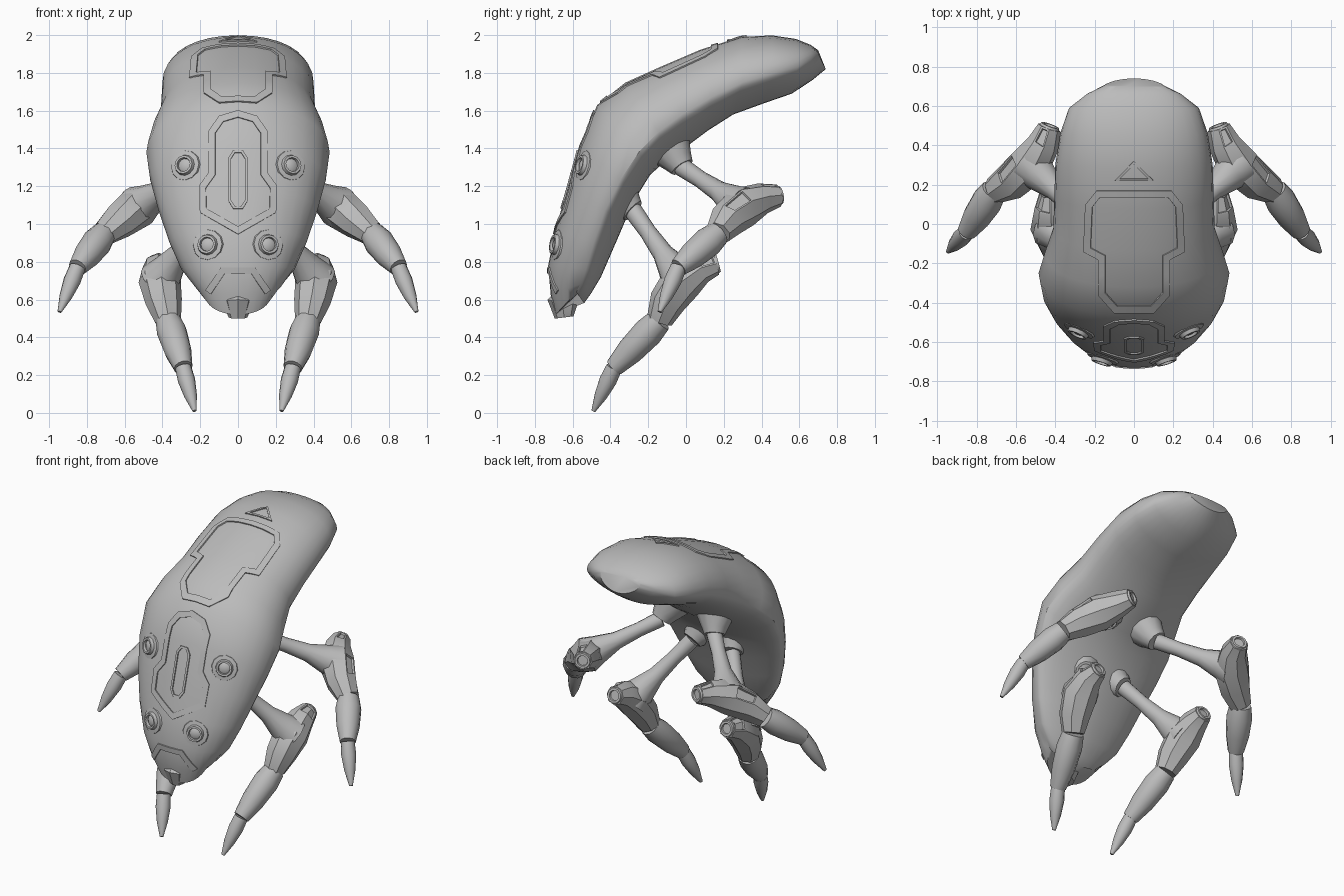
import bpy, bmesh, math
from mathutils import Vector
from mathutils.bvhtree import BVHTree

if "Cube" in bpy.data.objects:
    bpy.data.objects.remove(bpy.data.objects["Cube"])

SHADE = 0.5
grey = bpy.data.materials.new("plain grey")
grey.use_nodes = True
grey.diffuse_color = (SHADE, SHADE, SHADE, 1)
grey.node_tree.nodes["Principled BSDF"].inputs["Base Color"].default_value = grey.diffuse_color


def finish(bm, name, angle=35):
    """Turn the bmesh into a grey object, smooth except at sharp edges."""
    bmesh.ops.recalc_face_normals(bm, faces=bm.faces)
    mesh = bpy.data.meshes.new(name)
    bm.to_mesh(mesh)
    bm.free()
    mesh.materials.append(grey)
    ob = bpy.data.objects.new(name, mesh)
    bpy.context.collection.objects.link(ob)
    bpy.ops.object.select_all(action='DESELECT')
    ob.select_set(True)
    bpy.context.view_layer.objects.active = ob
    bpy.ops.object.shade_smooth_by_angle(angle=math.radians(angle))


def loft(bm, rings, closed=False):
    """Skin a list of equal point rings; cap the ends unless the loop closes."""
    rows = [[bm.verts.new(p) for p in ring] for ring in rings]
    n = len(rows[0])
    pairs = list(zip(rows, rows[1:])) + ([(rows[-1], rows[0])] if closed else [])
    for a, b in pairs:
        for i in range(n):
            j = (i + 1) % n
            bm.faces.new((a[i], a[j], b[j], b[i]))
    if not closed:
        bm.faces.new(rows[0])
        bm.faces.new(rows[-1])


def tube(name, points, radii, sides=12, axis=None, panel=None):
    """Round limb along points, optionally with a sunk panel facing one way."""
    bm = bmesh.new()
    rings = []
    for i, (p, r) in enumerate(zip(points, radii)):
        t = axis or (points[min(i + 1, len(points) - 1)] - points[max(i - 1, 0)]).normalized()
        u = t.cross(Vector((1, 0, 0))).normalized()
        v = t.cross(u)
        rings.append([p + r * (u * math.cos(a) + v * math.sin(a))
                      for a in (math.tau * k / sides for k in range(sides))])
    loft(bm, rings)
    if panel:
        bmesh.ops.recalc_face_normals(bm, faces=bm.faces)
        quads = [f for f in bm.faces if len(f.verts) == 4]
        best = sorted(quads, key=lambda f: -f.normal.dot(panel))[:2]
        bmesh.ops.inset_region(bm, faces=best, thickness=0.012, depth=0)
        bmesh.ops.inset_region(bm, faces=best, thickness=0.004, depth=-0.012)
    finish(bm, name)


def turned(name, base, axis, profile):
    """Turned part from (height, radius) pairs along an axis."""
    tube(name, [base + axis * h for h, r in profile], [r for h, r in profile], axis=axis)


# Body shell: ridge (y, z), side crease (y, z), belly (y, z), half width
stations = [Vector(s) for s in (
    (.7, 1.92, .7, 1.9, .74, 1.82, .15),
    (.58, 1.98, .59, 1.83, .56, 1.69, .33),
    (.29, 1.99, .3, 1.75, .25, 1.58, .4),
    (-.14, 1.83, -.02, 1.58, -.01, 1.4, .41),
    (-.47, 1.63, -.25, 1.38, -.19, 1.26, .485),
    (-.63, 1.18, -.43, 1.07, -.32, 1.02, .42),
    (-.73, .78, -.53, .76, -.45, .72, .3),
    (-.69, .52, -.58, .64, -.54, .58, .18),
)]
STEPS = 8


def section(station):
    """Domed cross-section: fuller above the crease than below it."""
    top, crease, belly = (Vector((0, *station[i:i + 2])) for i in (0, 2, 4))
    half = []
    for k in range(2 * STEPS + 1):
        a = math.pi * k / (2 * STEPS)
        end, power = (top, 0.94) if k <= STEPS else (belly, 1.12)
        p = crease.lerp(end, abs(math.cos(a)) ** power)
        p.x = station[6] * max(math.sin(a), 0) ** power
        half.append(p)
    half[0].x = half[-1].x = 0
    return half + [Vector((-p.x, p.y, p.z)) for p in half[-2:0:-1]]


# Smooth midpoints between the stations
spine = stations[:1]
for i in range(1, len(stations)):
    before, after = stations[max(i - 2, 0)], stations[min(i + 1, len(stations) - 1)]
    spine.append((9 * (stations[i - 1] + stations[i]) - before - after) / 16)
    spine.append(stations[i])

bm = bmesh.new()
loft(bm, [section(s) for s in spine])
bmesh.ops.recalc_face_normals(bm, faces=bm.faces)
shell = BVHTree.FromBMesh(bm)
finish(bm, "body_shell")

FRONT, TOP = Vector((0, 1, 0)), Vector((0, 0, -1))


def drop(a, b, direction):
    """Point and normal of the shell under plane coordinates (a, b)."""
    start = Vector((a, -3, b)) if direction is FRONT else Vector((a, b, 4))
    return shell.ray_cast(start, direction)[:2]


def mirrored(half):
    """Complete a left-hand outline, listed top to bottom, on the other side."""
    return half + [(-x, y) for x, y in reversed(half) if x > 0]


def trim(name, outline, direction, width=0.035, closed=True):
    """Raised strip following an outline on the shell."""
    pts = [Vector(p) for p in outline]
    n = len(pts)
    inner = []
    for i, p in enumerate(pts):
        a = (p - pts[i - 1]) if closed or i else (pts[1] - p)
        b = (pts[(i + 1) % n] - p) if closed or i < n - 1 else a
        na, nb = (Vector((e.y, -e.x)).normalized() for e in (a, b))
        miter = (na + nb).normalized()
        inner.append(p + miter * width / max(miter.dot(na), 0.4))
    rings = []
    for i in range(n if closed else n - 1):
        j = (i + 1) % n
        cuts = max(1, round((pts[j] - pts[i]).length / 0.05))
        for k in range(cuts + (not closed and i == n - 2)):
            ring = []
            for line, lift in ((pts, -.02), (pts, .008), (inner, .008), (inner, -.02)):
                hit, normal = drop(*line[i].lerp(line[j], k / cuts), direction)
                if hit:
                    ring.append(hit + normal * lift)
            if len(ring) == 4:
                rings.append(ring)
    bm = bmesh.new()
    loft(bm, rings, closed)
    finish(bm, name, 25)


# Raised panel borders on the face and back
trim("face_panel_trim", mirrored([(0, 1.6), (.1, 1.57), (.155, 1.49), (.155, 1.27),
                                  (.205, 1.2), (.2, 1.06), (0, .945)]), FRONT)
trim("face_slot_trim", mirrored([(.025, 1.39), (.05, 1.35), (.05, 1.12), (.025, 1.08)]),
     FRONT, 0.014)
trim("back_panel_trim", mirrored([(.19, .17), (.245, .1), (.255, -.14), (.18, -.18),
                                  (.18, -.36), (.1, -.45)]), TOP)
trim("back_marker_trim", mirrored([(0, .32), (.1, .22)]), TOP, 0.012)
trim("nose_arch_trim", [(-.17, .65), (-.09, .77), (.09, .77), (.17, .65)], FRONT, closed=False)

# Snout under the arch
tube("snout", [Vector((0, -.62, .64)), Vector((0, -.655, .585)), Vector((0, -.645, .505))],
     [.05, .08, .05], sides=8)

SIDES = (("left", 1), ("right", -1))

# Round sensor eyes seated on the shell
EYE = [(-.03, .092), (.002, .08), (.005, .056), (.024, .05),
       (.024, .038), (.008, .035), (.016, .02)]
for label, x, z in (("upper", .28, 1.31), ("lower", .16, .89)):
    for hand, side in SIDES:
        hit, normal = drop(side * x, z, FRONT)
        turned(f"{label}_eye_{hand}", hit, normal, EYE)

# Limb shapes shared by all legs: (fraction of length, radius)
HIP = [(0, .15), (.8, .08), (1, .065)]
ARM = [(0, .05), (.3, .045), (.6, .055), (.85, .09), (1, .115)]
THIGH = [(0, .06), (.2, .083), (.5, .112), (.8, .097), (1, .07)]
SHIN = [(0, .067), (.25, .08), (.65, .072), (1, .05)]
CLAW = [(0, .043), (.3, .046), (.65, .034), (1, .011)]
SOCKET = [(-.01, .055), (.012, .048), (.012, .034), (-.004, .03)]


def limb(name, start, end, shape, middle=None, **options):
    """Limb from start to end, bowed through a middle point if one is given."""
    bow = (middle - (start + end) / 2) * 4 if middle else Vector()
    points = [start.lerp(end, t) + bow * t * (1 - t) for t, r in shape]
    tube(name, points, [r for t, r in shape], **options)
    return points


def leg(name, *joints):
    for hand, side in SIDES:
        base, hip, elbow, head, knee, ankle, tip = (
            Vector((side * x, y, z)) for x, y, z in joints)
        limb(f"{name}_hip_{hand}", base, hip, HIP)
        limb(f"{name}_arm_{hand}", hip, elbow, ARM)
        thigh = limb(f"{name}_thigh_{hand}", head, knee, THIGH, elbow, sides=8,
                     panel=Vector((side * .5, .2, .9)))
        limb(f"{name}_shin_{hand}", knee, ankle, SHIN)
        limb(f"{name}_claw_{hand}", ankle, tip, CLAW)
        # Ringed socket on the back end of the thigh
        turned(f"{name}_socket_{hand}", head, (head - thigh[1]).normalized(), SOCKET)


leg("rear", (.14, -.12, 1.45), (.2, -.02, 1.3), (.53, .3, 1.09), (.43, .49, 1.15),
    (.71, .17, .95), (.85, -.04, .77), (.945, -.14, .535))
leg("front", (.11, -.38, 1.16), (.15, -.28, 1.07), (.415, -.02, .7), (.42, .16, .79),
    (.37, -.14, .49), (.29, -.38, .24), (.23, -.49, .01))
